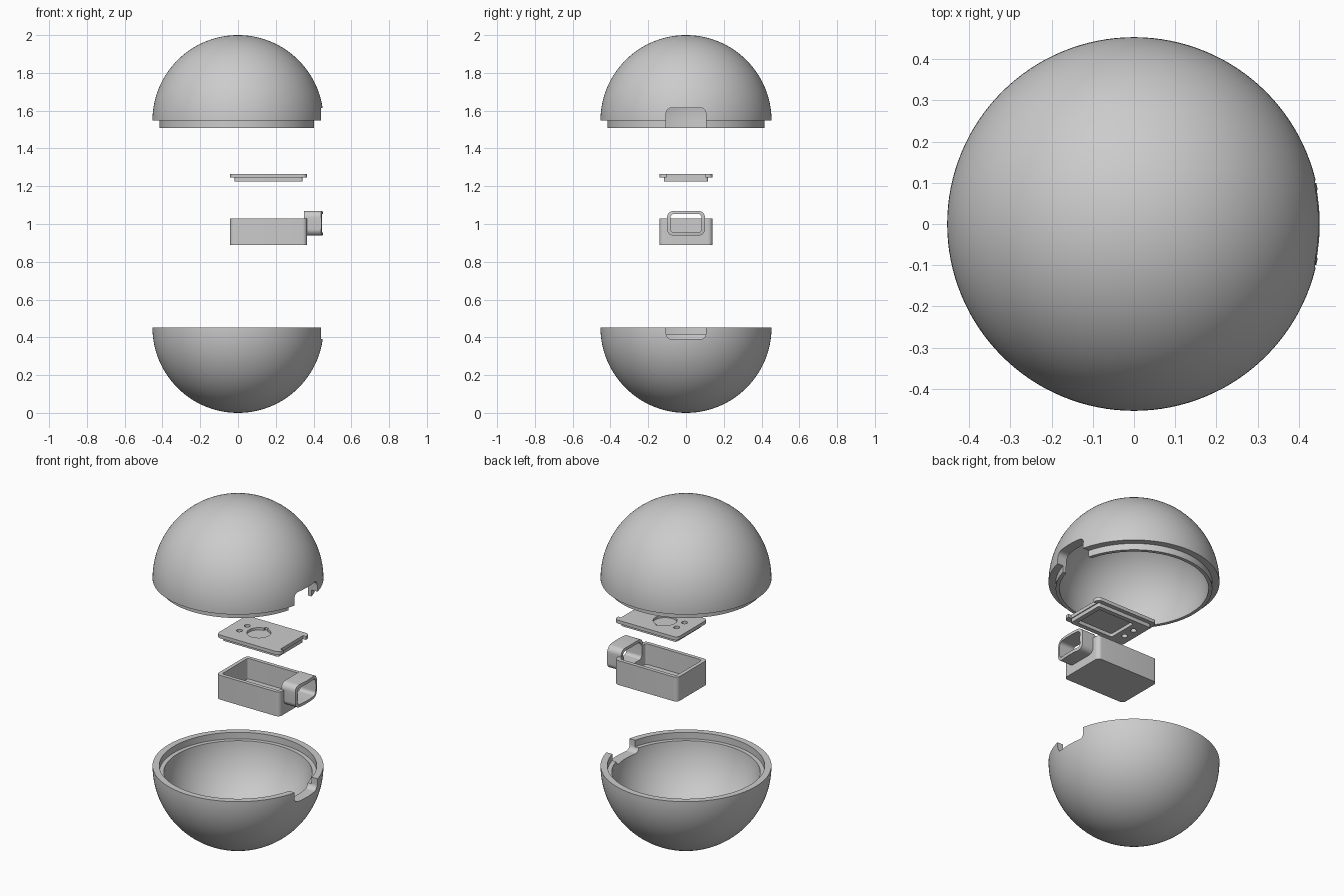
import bpy, bmesh
from math import sin, cos, pi, sqrt, asin
from mathutils import Vector

if "Cube" in bpy.data.objects:
    bpy.data.objects.remove(bpy.data.objects["Cube"])

R, RI = 0.453, 0.395           # outer and inner radius of the ball
ZU = 2 - R                     # centre of the raised upper half


def finish(bm, name):
    bmesh.ops.remove_doubles(bm, verts=bm.verts, dist=1e-5)
    bmesh.ops.recalc_face_normals(bm, faces=bm.faces)
    me = bpy.data.meshes.new(name)
    bm.to_mesh(me)
    bm.free()
    ob = bpy.data.objects.new(name, me)
    bpy.context.collection.objects.link(ob)
    return ob


def lathe(name, profile, closed=True, steps=128):
    bm = bmesh.new()
    vs = [bm.verts.new((r, 0, z)) for r, z in profile]
    es = [bm.edges.new(p) for p in zip(vs, vs[1:])]
    bmesh.ops.spin(bm, geom=vs + es, cent=(0, 0, 0), axis=(0, 0, 1),
                   angle=2 * pi, steps=steps, use_duplicate=False)
    return finish(bm, name)


def arc(radius, zc, a0, a1, n=40):
    # points of a half-circle profile, angle measured up from the equator
    pts = []
    for i in range(n + 1):
        a = a0 + (a1 - a0) * i / n
        pts.append((max(0, radius * cos(a)) if abs(abs(a) - pi / 2) > 1e-6 else 0,
                    zc + radius * sin(a)))
    return pts


def prism(name, u, v, w, r, axis='z', n=8):
    # rounded rectangle u x v, extruded over w along z or x
    bm = bmesh.new()
    pts = []
    for k, (cu, cv) in enumerate([(u[1] - r, v[1] - r), (u[0] + r, v[1] - r),
                                  (u[0] + r, v[0] + r), (u[1] - r, v[0] + r)]):
        for i in range(n + 1):
            a = pi / 2 * (k + i / n)
            pts.append((cu + r * cos(a), cv + r * sin(a)))
    place = (lambda p: (p[0], p[1], w[0])) if axis == 'z' else (lambda p: (w[0], p[0], p[1]))
    face = bm.faces.new([bm.verts.new(place(p)) for p in pts])
    ext = bmesh.ops.extrude_face_region(bm, geom=[face])
    d = w[1] - w[0]
    bmesh.ops.translate(bm, vec=Vector((0, 0, d) if axis == 'z' else (d, 0, 0)),
                        verts=[g for g in ext['geom'] if isinstance(g, bmesh.types.BMVert)])
    return finish(bm, name)


def cylinder(x, y, r, z0, z1):
    return prism('cutter', (x - r, x + r), (y - r, y + r), (z0, z1), r * 0.999, n=10)


def combine(ob, other, op='DIFFERENCE'):
    other.hide_render = True
    m = ob.modifiers.new(op, 'BOOLEAN')
    m.operation, m.object, m.solver = op, other, 'EXACT'
    bpy.context.view_layer.objects.active = ob
    bpy.ops.object.modifier_apply(modifier=m.name)
    bpy.data.objects.remove(other)


# lower half of the ball, with a recessed seat round the rim
dz = 0.038
lower = lathe('lower_shell', arc(R, R, -pi / 2, 0) + [(0.417, R), (0.417, R - dz)]
              + arc(RI, R, -asin(dz / RI), -pi / 2))
combine(lower, prism('cutter', (-0.105, 0.105), (0.39, 0.7), (0.2, 0.6), 0.03, 'x'))

# upper half, with a thin lip hanging below the rim
upper = lathe('upper_shell', arc(R, ZU, pi / 2, 0) + [(0.415, ZU), (0.415, ZU - dz), (RI, ZU - dz)]
              + arc(RI, ZU, 0, pi / 2))
combine(upper, prism('cutter', (-0.105, 0.105), (1.3, 1.615), (0.2, 0.6), 0.03, 'x'))

# tray with a port whose end follows the ball surface
port = prism('port', (-0.1, 0.1), (0.938, 1.07), (0.35, 0.5), 0.035, 'x')
combine(port, lathe('ball', arc(R, 1.003, -pi / 2, pi / 2, 80)), 'INTERSECT')
tray = prism('tray', (-0.042, 0.366), (-0.141, 0.141), (0.888, 1.03), 0.025)
combine(tray, port, 'UNION')
combine(tray, prism('cutter', (-0.02, 0.344), (-0.119, 0.119), (0.91, 1.2), 0.012))
combine(tray, prism('cutter', (-0.083, 0.083), (0.955, 1.053), (0.33, 0.6), 0.02, 'x'))

# lid: plate with a smaller plug below
lid = prism('lid', (-0.042, 0.366), (-0.141, 0.141), (1.246, 1.266), 0.025)
combine(lid, prism('plug', (-0.018, 0.342), (-0.117, 0.117), (1.224, 1.25), 0.012), 'UNION')
# clearance for the port, round recess with a key notch, screw holes, pocket underneath
combine(lid, prism('cutter', (0.347, 0.5), (-0.104, 0.104), (1.2, 1.3), 0.004))
combine(lid, cylinder(0.135, 0, 0.064, 1.252, 1.3))
combine(lid, prism('cutter', (0.124, 0.146), (0.04, 0.075), (1.252, 1.3), 0.004))
for y in (-0.037, 0.037):
    combine(lid, cylinder(0.035, y, 0.016, 1.2, 1.3))
combine(lid, prism('cutter', (0.08, 0.315), (-0.09, 0.09), (1.2, 1.244), 0.008))

for ob in (lower, upper, tray, lid):
    bpy.ops.object.select_all(action='DESELECT')
    ob.select_set(True)
    bpy.context.view_layer.objects.active = ob
    bpy.ops.object.shade_smooth_by_angle(angle=pi / 6)
